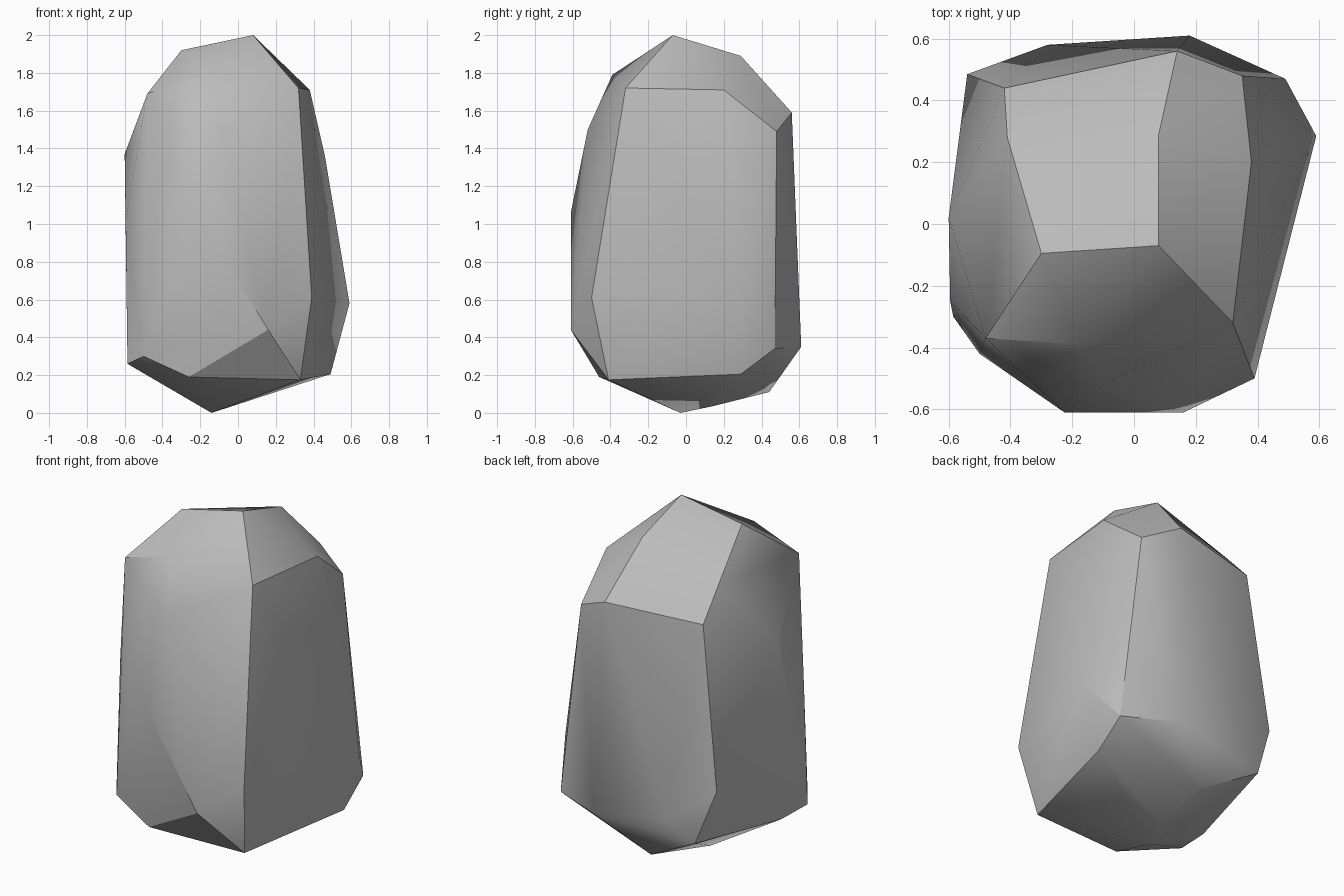
import bpy, bmesh, math

if "Cube" in bpy.data.objects:
    bpy.data.objects.remove(bpy.data.objects["Cube"])

# Corner points of the boulder, grouped by side
CROWN = [(.08, -.07, 2), (-.30, -.095, 1.92), (-.41, .28, 1.735), (.08, .29, 1.89),
         (-.42, .44, 1.56), (.14, .56, 1.59), (.35, .48, 1.49)]
FRONT = [(.32, -.32, 1.72), (.39, -.5, .61), (.16, -.61, .44), (-.225, -.61, 1.06),
         (-.48, -.37, 1.69), (-.17, -.39, 1.79), (-.1, -.52, 1.5)]
SIDES = [(-.6, .02, 1.37), (-.595, -.25, 1.02), (-.585, -.30, .26), (-.54, .485, .62),
         (.38, .2, 1.71), (.46, .25, 1.36), (.59, .285, .58)]
BASE = [(-.50, -.42, .30), (-.26, -.46, .19), (.33, -.41, .175), (.49, .29, .205),
        (.49, .47, .34), (.18, .61, .35), (-.28, .58, .42), (-.426, .525, .3),
        (-.08, .44, .11), (-.56, -.09, .245), (-.08, .14, .035), (-.14, -.03, 0)]

# Wrap the points in a faceted shell
bm = bmesh.new()
for p in CROWN + FRONT + SIDES + BASE:
    bm.verts.new(p)
hull = bmesh.ops.convex_hull(bm, input=bm.verts[:])
loose = [v for v in bm.verts if not v.link_faces]
bmesh.ops.delete(bm, geom=loose, context='VERTS')
bmesh.ops.dissolve_limit(bm, angle_limit=math.radians(4),
                         verts=bm.verts[:], edges=bm.edges[:])
bmesh.ops.recalc_face_normals(bm, faces=bm.faces[:])

mesh = bpy.data.meshes.new("boulder")
bm.to_mesh(mesh)
bm.free()
boulder = bpy.data.objects.new("boulder", mesh)
bpy.context.collection.objects.link(boulder)

# Plain grey stone
stone = bpy.data.materials.new("grey stone")
stone.diffuse_color = (.5, .5, .5, 1)
stone.use_nodes = True
stone.node_tree.nodes["Principled BSDF"].inputs["Base Color"].default_value = stone.diffuse_color
mesh.materials.append(stone)

# Soft facets with crisp ridges
bpy.context.view_layer.objects.active = boulder
boulder.select_set(True)
bpy.ops.object.shade_smooth_by_angle(angle=math.radians(29))
